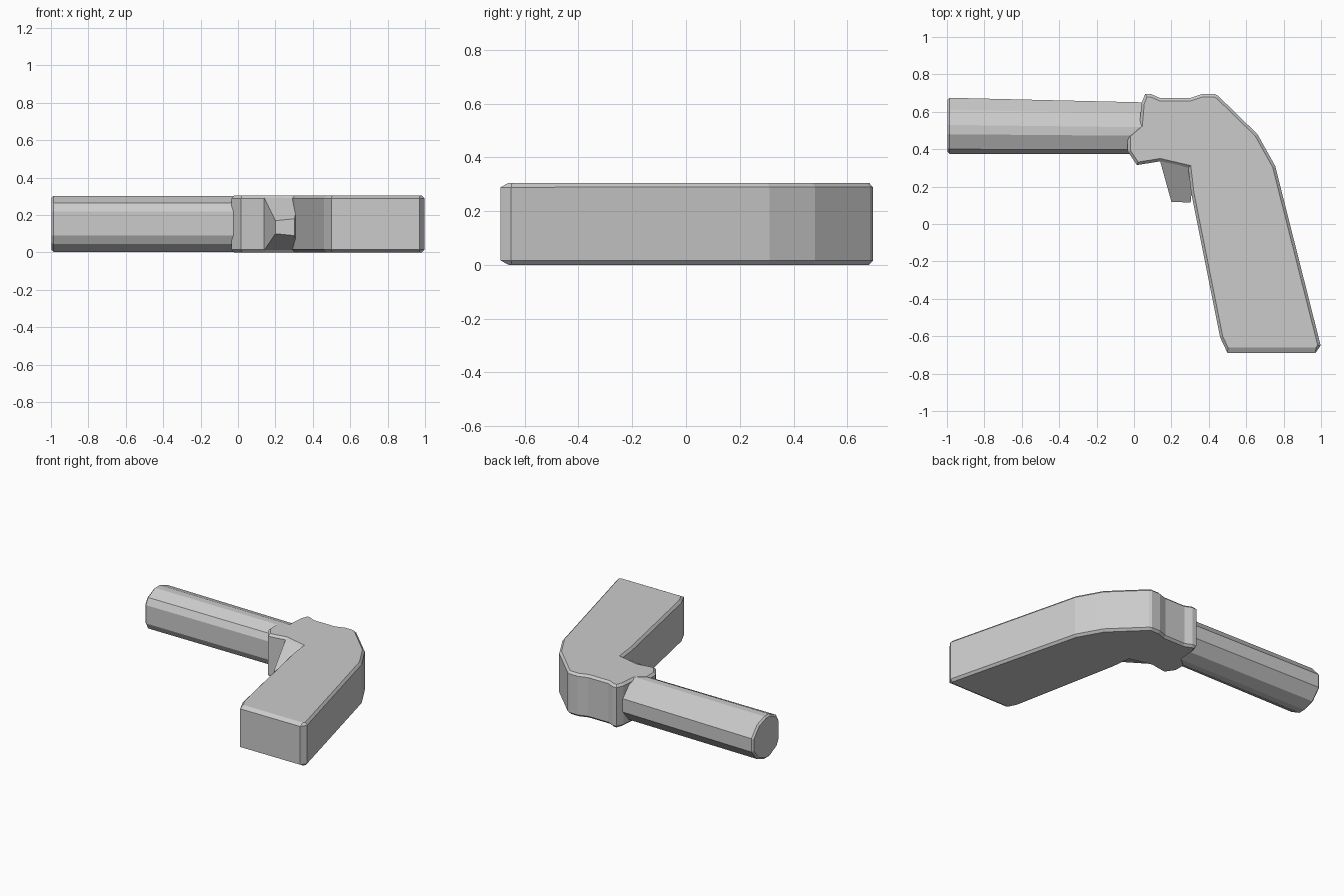
import bpy, bmesh

if "Cube" in bpy.data.objects:
    bpy.data.objects.remove(bpy.data.objects["Cube"])

H = 0.305


def loft(name, rings, bevel=0.0, heavy=None):
    """Skin a list of matching rings, cap both ends and chamfer the cap rims."""
    bm = bmesh.new()
    loops = [[bm.verts.new(p) for p in ring] for ring in rings]
    n = len(loops[0])
    for a, b in zip(loops, loops[1:]):
        for i in range(n):
            j = (i + 1) % n
            bm.faces.new((a[i], a[j], b[j], b[i]))
    caps = [bm.faces.new(loops[0][::-1]), bm.faces.new(loops[-1])]
    bmesh.ops.recalc_face_normals(bm, faces=bm.faces)
    weight = bm.edges.layers.float.new("bevel_weight_edge")
    for cap in caps:
        for e in cap.edges:
            strong = heavy and all(heavy(v.co) for v in e.verts)
            e[weight] = 1.0 if strong else 0.5
    mesh = bpy.data.meshes.new(name)
    bm.to_mesh(mesh)
    bm.free()
    ob = bpy.data.objects.new(name, mesh)
    bpy.context.collection.objects.link(ob)
    if bevel:
        mod = ob.modifiers.new("chamfer", 'BEVEL')
        mod.limit_method = 'WEIGHT'
        mod.width = bevel
        mod.segments = 1
        mod.use_clamp_overlap = False
    return ob


# Receiver and grip: one side profile extruded through the thickness
outline = [(-0.035, 0.39), (0.015, 0.315), (0.14, 0.335), (0.29, 0.30),
           (0.305, 0.17), (0.46, -0.605), (0.50, -0.69), (0.97, -0.69),
           (0.998, -0.65), (0.755, 0.31), (0.66, 0.48), (0.45, 0.685),
           (0.43, 0.695), (0.365, 0.695), (0.30, 0.673), (0.14, 0.673),
           (0.09, 0.695), (0.06, 0.695), (0.04, 0.645), (0.03, 0.53),
           (-0.035, 0.475)]
loft("body_and_grip", [[(x, y, z) for x, y in outline] for z in (0, H)],
     0.03, heavy=lambda c: c.y < -0.68)

# Barrel: faceted tube, slightly tapered towards the receiver
section = [(0.375, 0.09), (0.375, 0.22), (0.40, 0.265), (0.48, 0.303),
           (0.53, 0.303), (0.61, 0.275), (0.675, 0.20), (0.675, 0.105),
           (0.61, 0.03), (0.53, 0.002), (0.48, 0.002), (0.40, 0.045)]


def barrel_ring(x, drop):
    return [(x, y - drop * (y - 0.375) / 0.3, z) for y, z in section]


loft("barrel", [barrel_ring(-0.998, 0), barrel_ring(0.06, 0.025)], 0.024)

# Trigger: block tapering from full thickness to a narrow tip
root = [(0.14, 0.335, 0.012), (0.32, 0.30, 0.012),
        (0.32, 0.30, 0.293), (0.14, 0.335, 0.293)]
tip = [(0.20, 0.118, 0.10), (0.303, 0.115, 0.09),
       (0.303, 0.115, 0.18), (0.20, 0.118, 0.17)]
loft("trigger", [root, tip])
